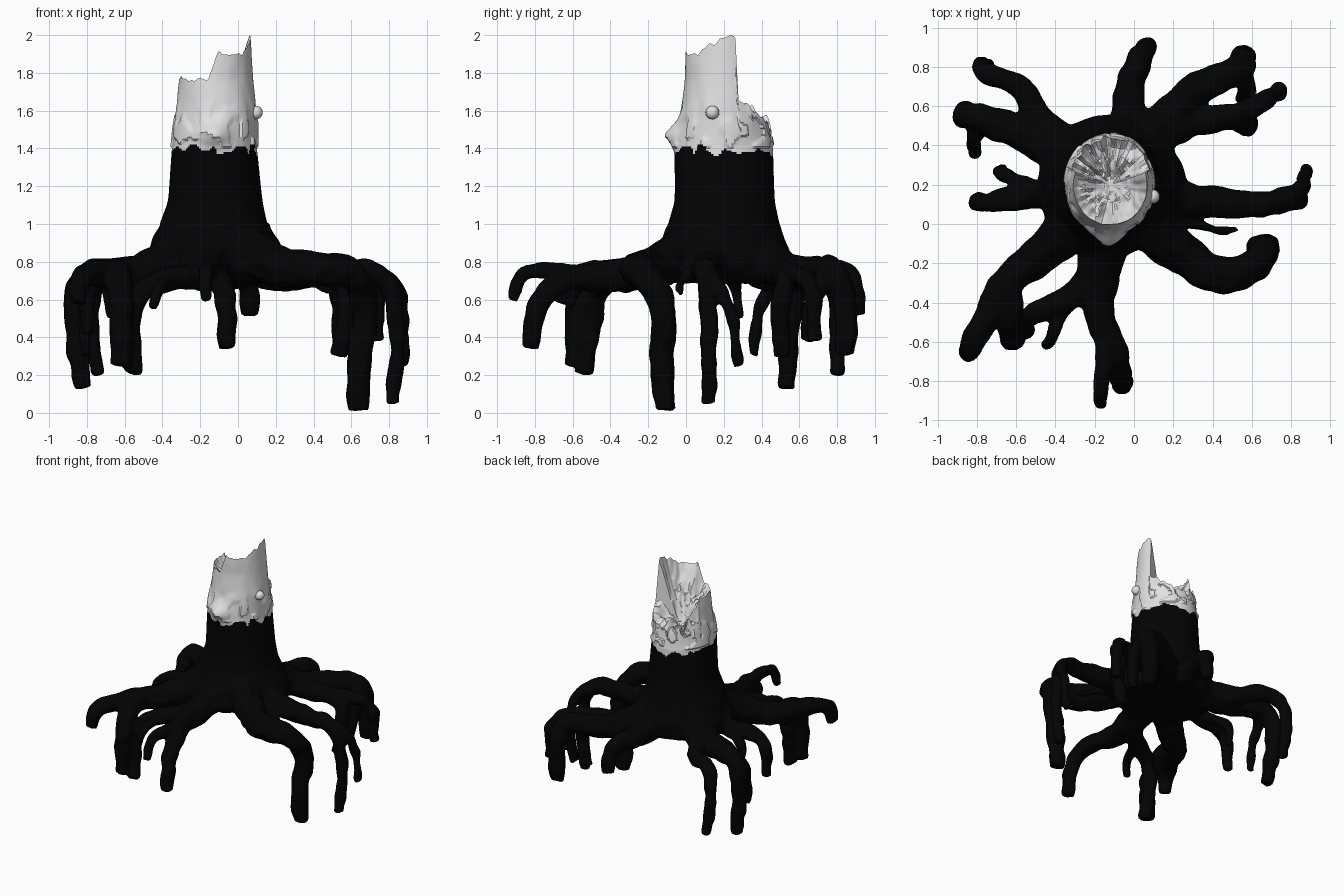
import bpy, bmesh, math
from mathutils import Vector, noise

cube = bpy.data.objects.get("Cube")
if cube:
    bpy.data.objects.remove(cube, do_unlink=True)


def material(name, value):
    mat = bpy.data.materials.new(name)
    mat.use_nodes = True
    color = (value, value, value, 1)
    mat.diffuse_color = color
    bsdf = mat.node_tree.nodes["Principled BSDF"]
    bsdf.inputs["Base Color"].default_value = color
    bsdf.inputs["Roughness"].default_value = 0.9
    return mat


PALE = material("pale wood", 0.75)
BLACK = material("charred black", 0.001)


def select(obj):
    bpy.ops.object.select_all(action="DESELECT")
    obj.select_set(True)
    bpy.context.view_layer.objects.active = obj


def finish(obj, angle=35):
    select(obj)
    bpy.ops.object.shade_smooth_by_angle(angle=math.radians(angle))


def smooth(low, high, value):
    t = min(max((value - low) / (high - low), 0), 1)
    return t * t * (3 - 2 * t)


def mix(a, b, t):
    return a + (b - a) * t


# Trunk outline: height, centre x, radius x, centre y, radius y
PROFILE = [
    (0.69, -0.11, 0.31, 0.20, 0.30), (0.74, -0.11, 0.37, 0.20, 0.355),
    (0.82, -0.12, 0.38, 0.20, 0.36), (0.90, -0.12, 0.335, 0.20, 0.33),
    (1.00, -0.13, 0.285, 0.20, 0.295), (1.12, -0.12, 0.25, 0.205, 0.265),
    (1.40, -0.125, 0.225, 0.20, 0.26), (1.60, -0.115, 0.213, 0.20, 0.225),
    (1.77, -0.115, 0.195, 0.20, 0.205), (2.00, -0.115, 0.18, 0.20, 0.20),
]
SIDES = 120
ANGLES = [2 * math.pi * i / SIDES for i in range(SIDES)]


def outline(z):
    for a, b in zip(PROFILE, PROFILE[1:]):
        if z <= b[0]:
            t = max((z - a[0]) / (b[0] - a[0]), 0)
            return [mix(p, q, t) for p, q in zip(a[1:], b[1:])]
    return PROFILE[-1][1:]


def rim_height(u, v):
    """Broken edge: tall splinter in front, low stub behind."""
    jag = noise.noise(Vector((u * 6, v * 6, 3)))
    front = 1.77 + 0.13 * smooth(-0.25, 0.05, u) + 0.1 * smooth(0.4, 0.9, u) * smooth(-0.9, 0.3, v)
    back = 1.62 - 0.08 * smooth(0.6, 1, v)
    tall = 1 - smooth(0.3, 0.37, v)
    return min(mix(back, front, tall) + jag * mix(0.08, 0.025, tall), 2.0)


def bark_point(u, v, z):
    cx, rx, cy, ry = outline(z)
    swell = 1.0
    if z > 1.4:
        # peeling plates and a swollen lump at the front
        n = noise.noise(Vector((u * 3, v * 3, z * 9)))
        swell += 0.04 * (n > 0.05) * (1 - smooth(1.52, 1.68, z)) + 0.015 * n
    lump = math.exp(-((u + 0.05) / 0.3) ** 2 - ((z - 1.47) / 0.055) ** 2)
    swell += 0.22 * lump * (v < 0)
    return Vector((cx + rx * u * swell, cy + ry * v * swell, z))


def loft(name, rows, mat):
    """Skin rings of points and close the last ring."""
    bm = bmesh.new()
    rings = [[bm.verts.new(p) for p in row] for row in rows]
    for low, high in zip(rings, rings[1:]):
        for i in range(SIDES):
            j = (i + 1) % SIDES
            bm.faces.new((low[i], low[j], high[j], high[i]))
    bm.faces.new(rings[-1])
    mesh = bpy.data.meshes.new(name)
    bm.to_mesh(mesh)
    bm.free()
    mesh.materials.append(mat)
    obj = bpy.data.objects.new(name, mesh)
    bpy.context.collection.objects.link(obj)
    return obj


def level(z):
    return [bark_point(math.cos(a), math.sin(a), z) for a in ANGLES]


def build_stump():
    rows = [level(1.27 + 0.01 * i) for i in range(20)]
    # Pale bark reaching up to the broken edge
    for k in range(1, 25):
        row = []
        for a in ANGLES:
            u, v = math.cos(a), math.sin(a)
            row.append(bark_point(u, v, mix(1.46, rim_height(u, v), k / 24)))
        rows.append(row)
    # Splintered inside of the break
    rim = rows[-1]
    for k in range(15, 0, -1):
        f = k / 16
        row = []
        for a, edge in zip(ANGLES, rim):
            x, y = mix(-0.115, edge.x, f), mix(0.2, edge.y, f)
            rough = noise.noise(Vector((x * 11, y * 11, 5)))
            chip = abs(noise.noise(Vector((x * 22, y * 22, 9))))
            floor = 1.58 - 0.12 * math.sin(a) * f
            z = mix(floor, edge.z, f ** 1.6) + (0.1 * rough - 0.07 * chip) * (1 - f ** 4)
            row.append(Vector((x, y, z)))
        rows.append(row)
    stump = loft("broken_stump", rows, PALE)
    # Char line with a ragged edge
    stump.data.materials.append(BLACK)
    for face in stump.data.polygons:
        c = face.center
        ragged = 1.395 - 0.03 * smooth(0.25, 0.45, c.y) + 0.06 * noise.noise(c * 16)
        face.material_index = int(c.z < ragged)
    finish(stump, 28)


roots = []


def root(name, thick, thin, *points):
    """Tapered tube through points given in hundredths of a unit."""
    curve = bpy.data.curves.new(name, "CURVE")
    curve.dimensions = "3D"
    curve.bevel_depth = 0.01
    curve.bevel_resolution = 2
    curve.resolution_u = 5
    curve.use_fill_caps = True
    spline = curve.splines.new("BEZIER")
    spline.bezier_points.add(len(points) - 1)
    for i, (bp, p) in enumerate(zip(spline.bezier_points, points)):
        bp.co = Vector(p) / 100
        bp.handle_left_type = bp.handle_right_type = "AUTO"
        bp.radius = mix(thick, thin, (i / (len(points) - 1)) ** 0.55)
    obj = bpy.data.objects.new(name, curve)
    bpy.context.collection.objects.link(obj)
    select(obj)
    bpy.ops.object.convert(target="MESH")
    roots.append(bpy.context.object)


def merge_roots():
    """Grow the roots and the charred trunk foot into one skin."""
    rows = [level(0.69 + 0.035 * i) for i in range(19)]
    base = loft("charred_roots", rows, BLACK)
    bm = bmesh.new()
    bm.from_mesh(base.data)
    bmesh.ops.holes_fill(bm, edges=[e for e in bm.edges if e.is_boundary])
    bm.to_mesh(base.data)
    bm.free()
    select(base)
    for obj in roots:
        obj.select_set(True)
    bpy.ops.object.join()
    remesh = base.modifiers.new("skin", "REMESH")
    remesh.mode = "VOXEL"
    remesh.voxel_size = 0.013
    soften = base.modifiers.new("soften", "SMOOTH")
    soften.iterations = 8
    for name in ("skin", "soften"):
        bpy.ops.object.modifier_apply(modifier=name)
    # Gnarled surface, opened where the stump takes over
    bm = bmesh.new()
    bm.from_mesh(base.data)
    bm.normal_update()
    for vert in bm.verts:
        if vert.co.z < 1.0:
            vert.co += vert.normal * 0.014 * noise.noise(vert.co * 11)
    top = [f for f in bm.faces if f.calc_center_median().z > 1.285]
    bmesh.ops.delete(bm, geom=top, context="FACES")
    for face in bm.faces:
        face.material_index = 0
    bm.to_mesh(base.data)
    bm.free()
    base.data.materials.clear()
    base.data.materials.append(BLACK)
    finish(base, 60)


build_stump()

# Knot on the left side of the trunk
bpy.ops.mesh.primitive_uv_sphere_add(segments=16, ring_count=8, radius=0.036, location=(0.095, 0.14, 1.59))
knot = bpy.context.object
knot.name = "knot"
knot.data.materials.append(PALE)
finish(knot)

# Front roots
root("front_root", 13, 5, (-13, 2, 86), (-17, -28, 74), (-18, -45, 72), (-11, -62, 71), (-7, -77, 60), (-6, -82, 34))
root("front_root_fork", 6, 3.5, (-16, -50, 72), (-15, -72, 75), (-17, -86, 73), (-17, -92, 59))
root("front_inner_root", 9, 5, (-18, -3, 80), (-26, -32, 72), (-40, -41, 70), (-52, -46, 62), (-56, -54, 21))
root("front_inner_fork", 5, 3, (-28, -33, 71), (-37, -46, 69), (-42, -58, 66), (-45, -62, 55))

# Front right roots
root("front_right_root", 14, 5, (-24, 6, 89), (-49, -17, 75), (-66, -31, 73), (-74, -46, 74), (-83, -62, 70), (-85, -66, 58))
root("front_right_fork", 9, 6, (-66, -31, 73), (-64, -47, 71), (-62, -56, 60), (-62, -58, 25))

# Right roots
root("right_root", 10, 4, (-30, 18, 85), (-52, 15, 74), (-68, 12, 73), (-78, 11, 66), (-80, 12, 42))
root("right_root_fork", 5, 3, (-50, 18, 73), (-60, 23, 72), (-68, 26, 67), (-67, 28, 50))

# Back right roots
root("back_right_root", 14, 5, (-22, 28, 88), (-49, 43, 74), (-68, 50, 74), (-82, 55, 71), (-86, 55, 46), (-82, 53, 13))
root("back_right_twig", 6, 3, (-76, 53, 72), (-81, 45, 65), (-81, 38, 52), (-81, 36, 30))
root("back_right_fork", 10, 4, (-32, 35, 80), (-50, 56, 74), (-57, 69, 73), (-73, 76, 71), (-78, 80, 52), (-74, 80, 20))

# Back root
root("back_root", 12, 5, (-10, 33, 86), (-3, 56, 74), (-2, 70, 74), (3, 84, 73), (6, 89, 66), (6, 91, 51))

# Back left roots
root("back_left_root", 13, 6, (-5, 32, 87), (20, 57, 74), (34, 70, 74), (52, 78, 74), (55, 84, 60), (56, 84, 30))
root("back_left_knuckle", 8, 4, (40, 73, 74), (54, 74, 73), (57, 68, 62), (54, 64, 38))
root("back_left_fork", 11, 4, (0, 35, 85), (25, 50, 74), (45, 54, 73), (60, 59, 73), (71, 66, 66), (74, 68, 38))
root("back_left_twig", 6, 5, (45, 54, 72), (56, 52, 68), (57, 50, 52), (53, 51, 30))

# Left roots
root("left_root", 12, 4, (0, 16, 88), (32, 12, 76), (56, 10, 75), (74, 11, 73), (83, 12, 54), (82, 12, 5))
root("left_hook", 6, 3, (72, 12, 73), (84, 17, 66), (87, 24, 52), (88, 28, 25))
root("left_twig", 5, 2, (15, 3, 77), (32, 0, 72), (42, -3, 68), (53, -3, 63))

# Front left root
root("front_left_root", 14, 6, (-2, 5, 90), (24, -15, 77), (43, -26, 76), (60, -22, 73), (67, -13, 58), (64, -13, 28), (64, -11, 1))

merge_roots()
